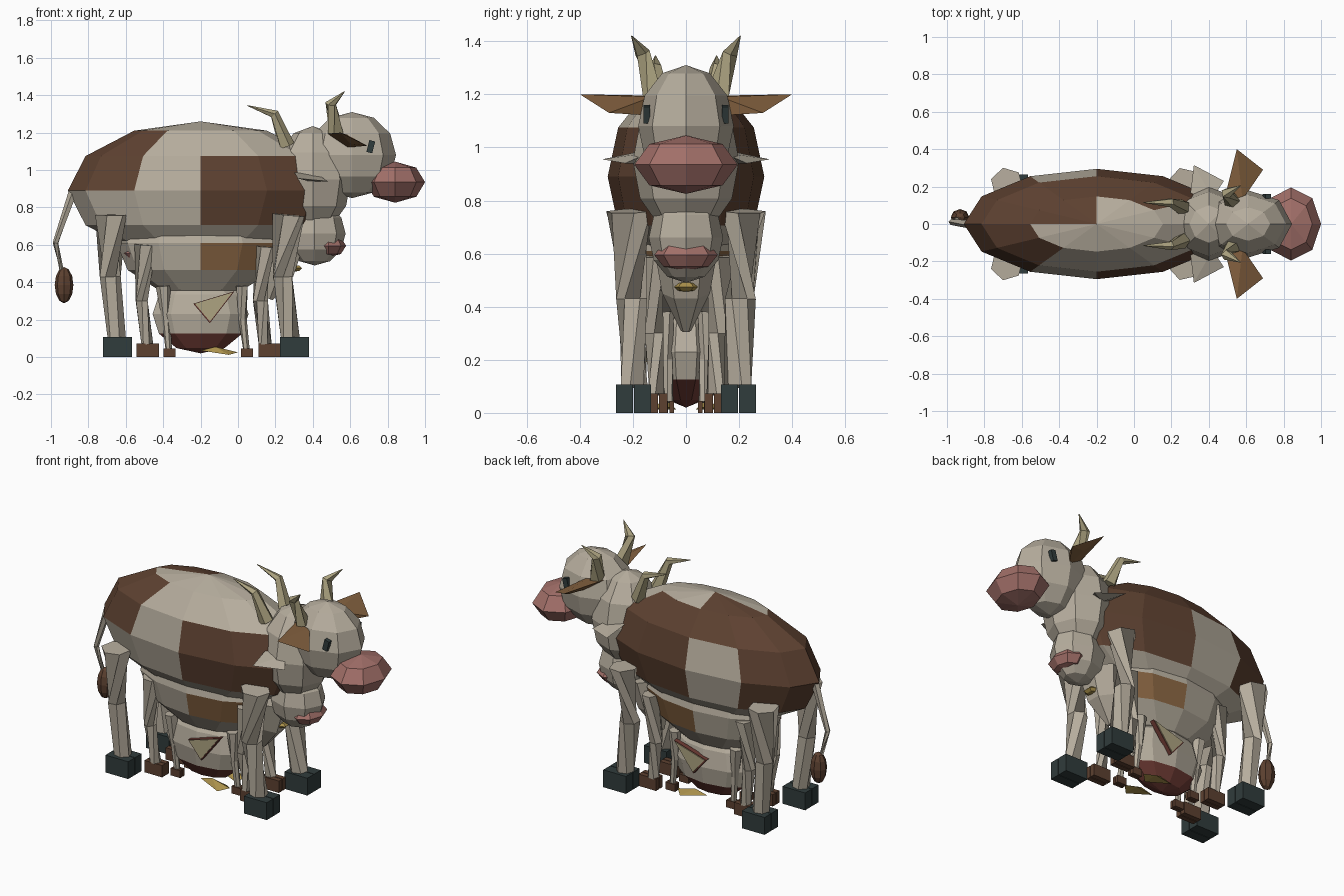
import bpy
import bmesh
import math
from mathutils import Matrix, Vector

cube = bpy.data.objects.get("Cube")
if cube:
    bpy.data.objects.remove(cube)


def material(name, r, g, b):
    m = bpy.data.materials.new(name)
    m.use_nodes = True
    m.diffuse_color = (r, g, b, 1)
    bsdf = next(n for n in m.node_tree.nodes if n.type == "BSDF_PRINCIPLED")
    bsdf.inputs["Base Color"].default_value = (r, g, b, 1)
    bsdf.inputs["Roughness"].default_value = 0.9
    return m


CREAM = material("cream", 0.47, 0.42, 0.34)
BROWN = material("brown", 0.11, 0.053, 0.03)
TAN = material("tan", 0.23, 0.12, 0.05)
PINK = material("pink", 0.36, 0.16, 0.14)
RED = material("red", 0.16, 0.045, 0.035)
DARK = material("dark", 0.03, 0.045, 0.045)
HORN = material("horn", 0.42, 0.37, 0.22)
YELLOW = material("yellow", 0.4, 0.28, 0.07)


def finish(name, bm, *mats):
    bmesh.ops.recalc_face_normals(bm, faces=bm.faces)
    mesh = bpy.data.meshes.new(name)
    bm.to_mesh(mesh)
    bm.free()
    for m in mats:
        mesh.materials.append(m)
    obj = bpy.data.objects.new(name, mesh)
    bpy.context.scene.collection.objects.link(obj)
    return obj


def ball(name, center, radii, segs, rings, mat, patch_mat=None, patch=None):
    """Faceted ellipsoid; patch(center) picks the faces of the second colour."""
    bm = bmesh.new()
    mtx = Matrix.Translation(center) @ Matrix.Diagonal((*radii, 1))
    bmesh.ops.create_uvsphere(bm, u_segments=segs, v_segments=rings, radius=1, matrix=mtx)
    if patch:
        for f in bm.faces:
            f.material_index = int(patch(f.calc_center_median()))
    return finish(name, bm, mat, *([patch_mat] if patch else []))


def box(name, center, size, mat, turn=0):
    bm = bmesh.new()
    mtx = Matrix.Translation(center) @ Matrix.Rotation(turn, 4, "Y") @ Matrix.Diagonal((*size, 1))
    bmesh.ops.create_cube(bm, size=1, matrix=mtx)
    return finish(name, bm, mat)


def loft(name, path, sides, mat):
    """Tapered tube through (x, y, z, radius) stations."""
    bm = bmesh.new()
    pts = [Vector(p[:3]) for p in path]
    rings = []
    for i, p in enumerate(pts):
        tangent = pts[min(i + 1, len(pts) - 1)] - pts[max(i - 1, 0)]
        q = tangent.to_track_quat("Z", "Y")
        angles = [math.tau * k / sides for k in range(sides)]
        rings.append([bm.verts.new(p + q @ Vector((math.cos(a), math.sin(a), 0)) * path[i][3])
                      for a in angles])
    for a, b in zip(rings, rings[1:]):
        for k in range(sides):
            n = (k + 1) % sides
            bm.faces.new((a[k], a[n], b[n], b[k]))
    bm.faces.new(rings[0])
    bm.faces.new(rings[-1])
    return finish(name, bm, mat)


def hull(name, points, mat):
    bm = bmesh.new()
    for p in points:
        bm.verts.new(p)
    bmesh.ops.convex_hull(bm, input=bm.verts)
    return finish(name, bm, mat)


def flip(points, s):
    return [(p[0], p[1] * s, *p[2:]) for p in points]


# Brown markings on the largest body
def cow_patch(c):
    if c.y < 0:
        rear = c.x < -0.5 and 0.89 < c.z < 1.21
        return rear or (c.x > -0.2 and 0.7 < c.z < 1.075)
    if c.z > 1.075:
        return c.x < -0.2 or (c.z < 1.21 and c.x < 0.2)
    return c.z > 0.7 and (c.x > -0.2 or c.x < -0.56)


# Three nested bodies
ball("large_body", (-0.2, 0, 0.89), (0.71, 0.295, 0.37), 12, 6, CREAM, BROWN, cow_patch)
ball("middle_body", (-0.2, 0, 0.61), (0.45, 0.22, 0.29), 12, 6, CREAM, TAN,
     lambda c: 0.44 < c.z < 0.62 and -0.2 < c.x < 0.1)
ball("small_body", (-0.2, 0, 0.23), (0.27, 0.135, 0.21), 10, 6, CREAM, RED,
     lambda c: c.z < 0.125)
ball("middle_rump", (-0.53, 0, 0.555), (0.09, 0.12, 0.05), 8, 4, PINK)

# Necks, heads and muzzles
ball("neck", (0.4, 0, 0.95), (0.205, 0.2, 0.285), 8, 6, CREAM)
ball("head", (0.61, 0, 1.08), (0.235, 0.18, 0.23), 8, 6, CREAM)
ball("muzzle", (0.84, 0, 0.935), (0.16, 0.195, 0.11), 8, 4, PINK)
ball("middle_head", (0.41, 0, 0.66), (0.165, 0.14, 0.17), 8, 6, CREAM)
ball("middle_muzzle", (0.483, 0, 0.595), (0.095, 0.12, 0.062), 8, 4, PINK)
loft("chest", [(0.25, 0, 0.62, 0.12), (0.22, 0, 0.45, 0.09), (0.17, 0, 0.31, 0.02)], 6, CREAM)
ball("beak", (0.29, 0, 0.475), (0.06, 0.055, 0.02), 6, 4, YELLOW)

# Tail with a tuft
loft("tail", [(-0.88, 0, 0.89, 0.024), (-0.975, 0.01, 0.61, 0.016), (-0.94, 0.03, 0.45, 0.012)],
     5, CREAM)
ball("tail_tuft", (-0.93, 0.035, 0.385), (0.05, 0.045, 0.097), 8, 6, BROWN)


def leg(name, path, s, hoof_x, hoof_y, hoof_size, hoof_mat):
    """A bent leg standing on a hoof split into two toes."""
    loft(name, flip(path, s), 6, CREAM)
    length, width, height = hoof_size
    for side, toe in ((-1, "inner"), (1, "outer")):
        y = s * (hoof_y + side * width / 4)
        box(f"{name}_{toe}_toe", (hoof_x, y, height / 2),
            (length, width / 2 - 0.004, height), hoof_mat)


# Paired parts
for s, side in ((1, "left"), (-1, "right")):
    leg(f"large_rear_leg_{side}",
        [(-0.68, 0.215, 0.76, 0.088), (-0.683, 0.205, 0.43, 0.056), (-0.648, 0.195, 0.1, 0.05)],
        s, -0.643, 0.198, (0.155, 0.135, 0.107), DARK)
    leg(f"large_front_leg_{side}",
        [(0.27, 0.215, 0.76, 0.088), (0.238, 0.205, 0.43, 0.058), (0.28, 0.195, 0.1, 0.052)],
        s, 0.303, 0.198, (0.155, 0.135, 0.107), DARK)
    leg(f"middle_rear_leg_{side}",
        [(-0.495, 0.13, 0.6, 0.058), (-0.515, 0.12, 0.3, 0.036), (-0.485, 0.11, 0.07, 0.032)],
        s, -0.483, 0.103, (0.12, 0.07, 0.073), BROWN)
    leg(f"middle_front_leg_{side}",
        [(0.145, 0.13, 0.59, 0.055), (0.12, 0.12, 0.3, 0.04), (0.145, 0.11, 0.07, 0.035)],
        s, 0.17, 0.103, (0.12, 0.07, 0.073), BROWN)
    leg(f"small_rear_leg_{side}",
        [(-0.4, 0.08, 0.38, 0.04), (-0.385, 0.07, 0.2, 0.022), (-0.37, 0.065, 0.04, 0.018)],
        s, -0.367, 0.065, (0.065, 0.045, 0.045), BROWN)
    leg(f"small_front_leg_{side}",
        [(0.02, 0.08, 0.38, 0.035), (0.025, 0.07, 0.2, 0.022), (0.045, 0.065, 0.04, 0.018)],
        s, 0.048, 0.065, (0.065, 0.045, 0.045), BROWN)

    # Horns: a bent base with a slim point
    loft(f"horn_{side}", flip([(0.525, 0.12, 1.2, 0.045), (0.495, 0.165, 1.355, 0.03),
                               (0.57, 0.205, 1.42, 0.002)], s), 5, HORN)
    loft(f"middle_horn_{side}", flip([(0.26, 0.09, 1.13, 0.043), (0.195, 0.115, 1.3, 0.025),
                                      (0.05, 0.115, 1.345, 0.002)], s), 5, HORN)

    # Ears and eyes
    hull(f"ear_{side}", flip([(0.48, 0.12, 1.195), (0.58, 0.13, 1.12), (0.55, 0.4, 1.2),
                              (0.69, 0.29, 1.13), (0.58, 0.13, 1.19), (0.6, 0.28, 1.14)], s), TAN)
    hull(f"middle_ear_{side}", flip([(0.3, 0.15, 0.99), (0.32, 0.315, 0.955), (0.48, 0.23, 0.94),
                                     (0.42, 0.14, 0.98), (0.38, 0.18, 0.94)], s), CREAM)
    box(f"eye_{side}", (0.71, s * 0.148, 1.125), (0.032, 0.025, 0.065), DARK, 0.25)

    # Wings and webbed feet
    tri = [(-0.23, 0.285), (-0.03, 0.345), (-0.15, 0.19)]
    hull(f"wing_{side}", [(x, s * y, z) for x, z in tri for y in (0.12, 0.15)], HORN)
    hull(f"wing_edge_{side}", [(x * 1.1 + 0.014, s * y, z * 1.1 - 0.028)
                               for x, z in tri for y in (0.115, 0.145)], RED)
    hull(f"foot_{side}", flip([(-0.2, 0.08, 0.035), (-0.12, 0.08, 0.055), (0, 0.08, 0.025),
                               (-0.05, 0.13, 0.012), (-0.05, 0.035, 0.012)], s), YELLOW)
